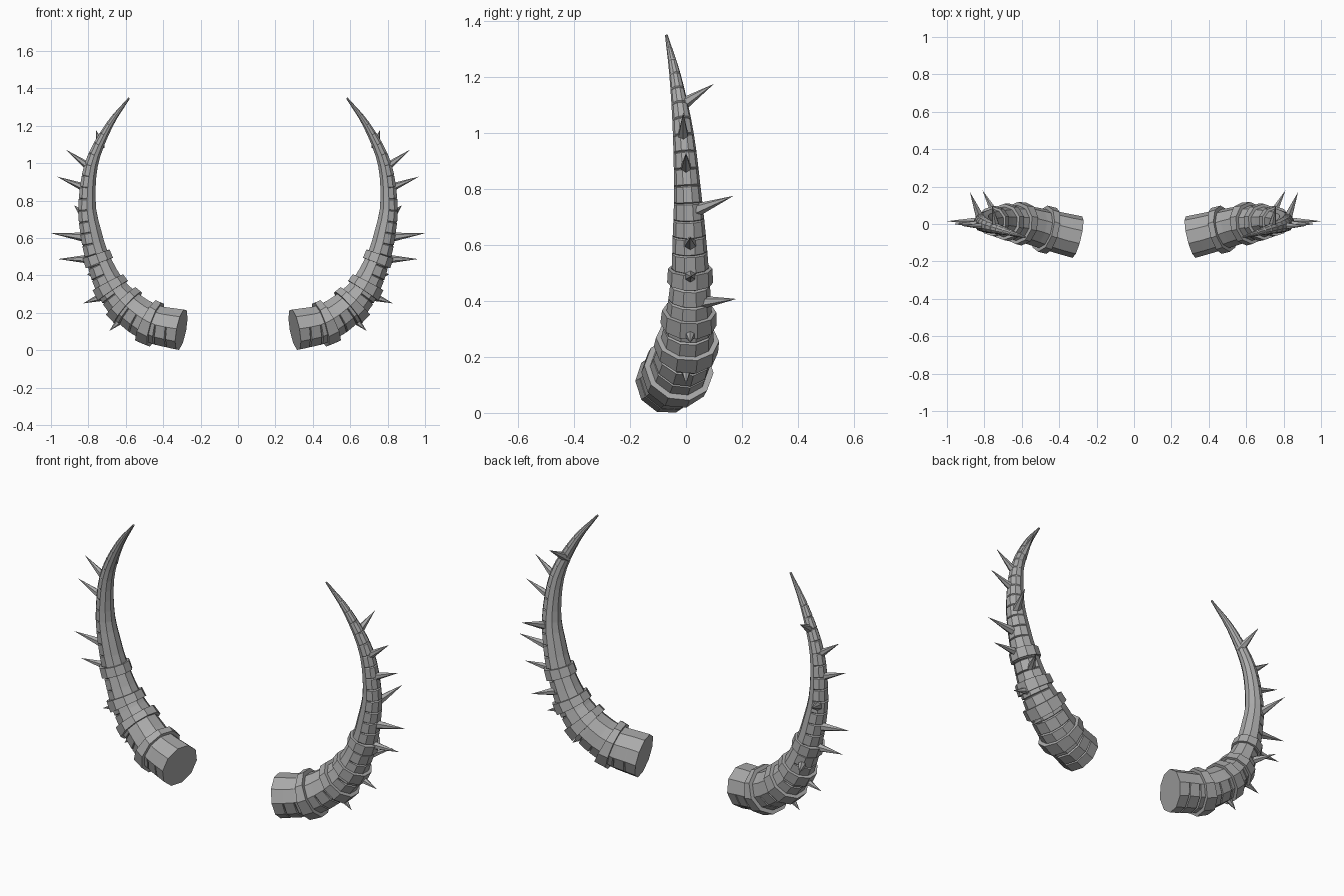
import bpy, bmesh, math
from mathutils import Vector, Matrix

if "Cube" in bpy.data.objects:
    bpy.data.objects.remove(bpy.data.objects["Cube"])

SIDES = 10
# centre line of the right-hand horn: x, y, z, radius
PATH = [(.303, -.07, .109, .114), (.46, -.032, .143, .107), (.59, 0, .228, .099),
        (.68, .01, .335, .084), (.75, .015, .49, .068), (.785, .012, .62, .060),
        (.807, .006, .78, .049), (.782, -.01, 1.0, .037), (.69, -.038, 1.2, .021),
        (.582, -.07, 1.348, .005)]

bone = bpy.data.materials.new("grey_bone")
bone.diffuse_color = (.4, .4, .4, 1)
bone.use_nodes = True
bone.node_tree.nodes["Principled BSDF"].inputs["Base Color"].default_value = bone.diffuse_color


def spline(points, steps=30):
    """Dense Catmull-Rom samples through the points (4D: position + radius)."""
    p = [Vector(q) for q in points]
    p = [2 * p[0] - p[1]] + p + [2 * p[-1] - p[-2]]
    out = []
    for i in range(1, len(p) - 2):
        a, b, c, d = p[i - 1:i + 3]
        for k in range(steps):
            t = k / steps
            out.append(.5 * (2 * b + (c - a) * t + (2 * a - 5 * b + 4 * c - d) * t * t
                             + (3 * b - a - 3 * c + d) * t ** 3))
    return out + [p[-2]]


SAMPLES = spline(PATH)
LENGTHS = [0]
for a, b in zip(SAMPLES, SAMPLES[1:]):
    LENGTHS.append(LENGTHS[-1] + (b - a).to_3d().length)
TOTAL = LENGTHS[-1]


def at(s):
    """Position, radius and frame (tangent, outward, sideways) at arc length s."""
    s = min(max(s, 0), TOTAL)
    i = 0
    while i < len(LENGTHS) - 2 and LENGTHS[i + 1] < s:
        i += 1
    a, b = SAMPLES[i], SAMPLES[i + 1]
    q = a.lerp(b, (s - LENGTHS[i]) / (LENGTHS[i + 1] - LENGTHS[i]))
    lo, hi = max(i - 4, 0), min(i + 5, len(SAMPLES) - 1)
    tan = (SAMPLES[hi] - SAMPLES[lo]).to_3d().normalized()
    out = Vector((0, 1, 0)).cross(tan).normalized()
    return q.to_3d(), q.w, tan, out, tan.cross(out)


def ring(bm, s, scale=1, groove=0):
    """Ten-sided ring; groove sinks only the vertices on the outer side."""
    pos, r, tan, out, side = at(s)
    verts = []
    for k in range(SIDES):
        ang = 2 * math.pi * (k + .5) / SIDES
        rr = r * scale * (1 - (groove if math.cos(ang) > .3 else 0))
        verts.append(bm.verts.new(pos + (out * math.cos(ang) + side * math.sin(ang)) * rr))
    return verts


def bridge(bm, a, b):
    for k in range(SIDES):
        j = (k + 1) % SIDES
        bm.faces.new((a[k], a[j], b[j], b[k]))


def finish(bm, name):
    """Make the object and mirror it to the other side."""
    bmesh.ops.recalc_face_normals(bm, faces=bm.faces)
    mesh = bpy.data.meshes.new(name)
    bm.to_mesh(mesh)
    bm.free()
    mesh.materials.append(bone)
    ob = bpy.data.objects.new(name, mesh)
    bpy.context.collection.objects.link(ob)
    mod = ob.modifiers.new("mirror", 'MIRROR')
    mod.use_mirror_merge = False


# horn body: tapering tube with narrow grooves across the outer side
bm = bmesh.new()
SEGMENTS = 26
rings = [ring(bm, 0)]
for i in range(1, SEGMENTS):
    s = TOTAL * i / SEGMENTS
    rings += [ring(bm, s - .004), ring(bm, s, groove=.13), ring(bm, s + .004)]
rings.append(ring(bm, TOTAL))
for a, b in zip(rings, rings[1:]):
    bridge(bm, a, b)
bm.faces.new(rings[0])
bm.faces.new(rings[-1])
finish(bm, "horn")

# raised collars around the thick lower half
for n, z in enumerate((.145, .243, .34, .49)):
    i = min(range(len(SAMPLES)), key=lambda k: abs(SAMPLES[k].z - z))
    s, w = LENGTHS[i], .026
    bm = bmesh.new()
    loop = [ring(bm, s - w, .95), ring(bm, s - w, 1.17), ring(bm, s + w, 1.2), ring(bm, s + w, .95)]
    for k in range(4):
        bridge(bm, loop[k], loop[(k + 1) % 4])
    finish(bm, f"collar_{n + 1}")

# thorns on the outer and back sides: base point, tip point
THORNS = [((.63, .0, .16), (.687, .0, .103)), ((.73, .015, .285), (.828, .015, .25)),
          ((.745, .06, .395), (.81, .18, .407)), ((.80, .015, .487), (.963, .018, .487)),
          ((.83, .015, .605), (1.0, .015, .625)), ((.825, .04, .725), (.877, .17, .775)),
          ((.81, .0, .865), (.968, .0, .928)), ((.79, -.01, .975), (.92, -.01, 1.072)),
          ((.738, -.015, 1.1), (.758, .1, 1.175))]
bm = bmesh.new()
for base, tip in THORNS:
    base, tip = Vector(base), Vector(tip)
    d = tip - base
    base = base - d.normalized() * .015
    d = tip - base
    mat = Matrix.Translation((base + tip) / 2) @ d.to_track_quat('Z', 'Y').to_matrix().to_4x4()
    bmesh.ops.create_cone(bm, cap_ends=True, segments=6, radius1=.026, radius2=0,
                          depth=d.length, matrix=mat)
finish(bm, "thorns")
